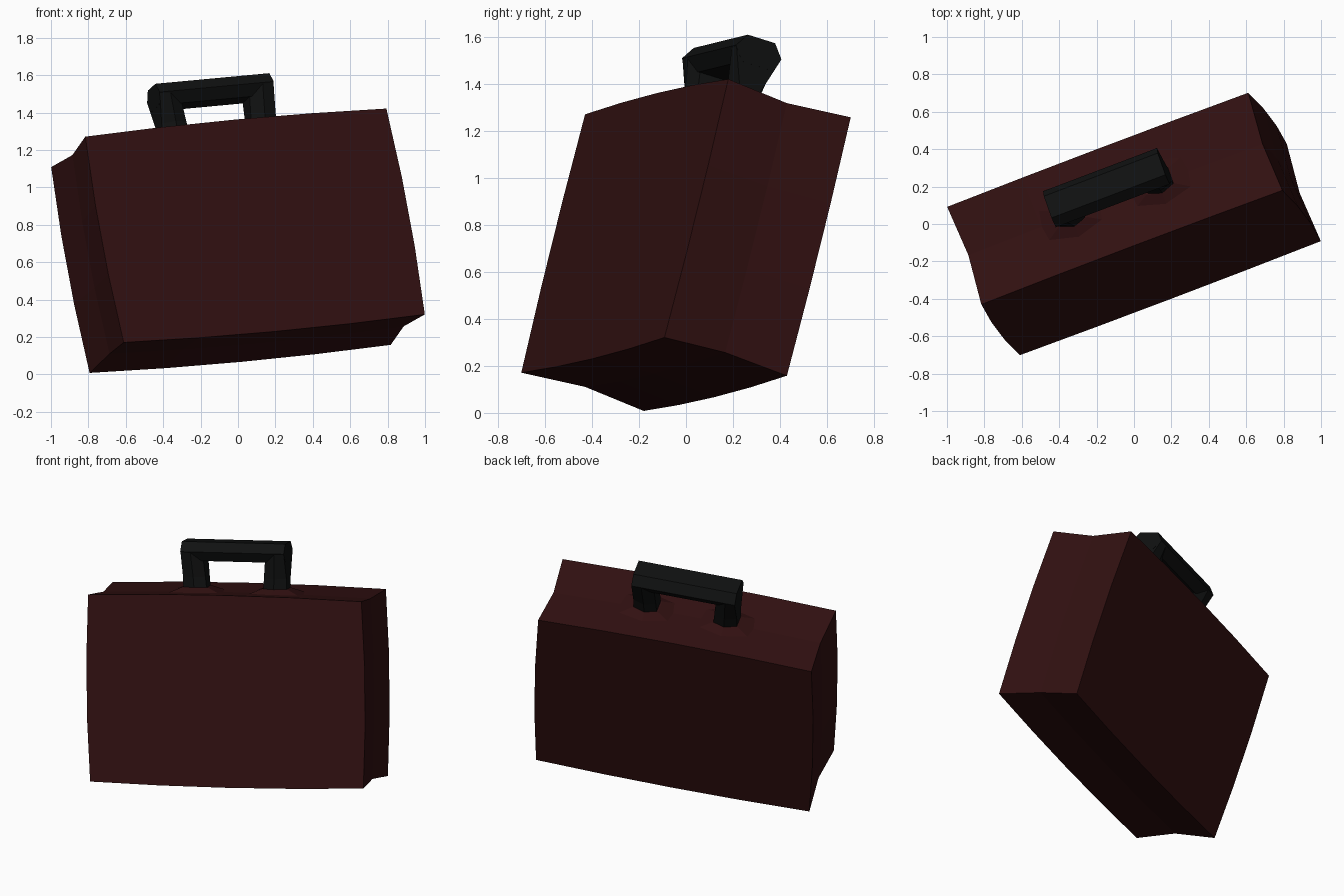
import bpy, bmesh
from mathutils import Matrix, Vector

if "Cube" in bpy.data.objects:
    bpy.data.objects.remove(bpy.data.objects["Cube"])

# Tilted frame of the case: x = width, y = depth, z = height
X = Vector((1.61, 0.61, 0.15)).normalized()
Z = Vector((-0.21, 0.27, 1.10))
Z = (Z - X * Z.dot(X)).normalized()
Y = Z.cross(X)
FRAME = Matrix.Translation((0, 0, 0.715)) @ Matrix((X, Y, Z)).transposed().to_4x4()


def material(name, rgb):
    m = bpy.data.materials.new(name)
    m.diffuse_color = (*rgb, 1)
    m.use_nodes = True
    m.node_tree.nodes["Principled BSDF"].inputs["Base Color"].default_value = m.diffuse_color
    return m


RED = material("dark red leather", (0.031, 0.0052, 0.0055))
BLACK = material("black grip", (0.005, 0.0055, 0.0055))


def loft(name, rings, mat):
    """Skin a list of equal-length closed rings and cap both ends."""
    bm = bmesh.new()
    loops = [[bm.verts.new(p) for p in r] for r in rings]
    for a, b in zip(loops, loops[1:]):
        for i in range(len(a)):
            j = (i + 1) % len(a)
            bm.faces.new((a[i], a[j], b[j], b[i]))
    bm.faces.new(loops[0])
    bm.faces.new(loops[-1])
    bmesh.ops.recalc_face_normals(bm, faces=bm.faces)
    bm.transform(FRAME)
    me = bpy.data.meshes.new(name)
    bm.to_mesh(me)
    bm.free()
    me.materials.append(mat)
    ob = bpy.data.objects.new(name, me)
    bpy.context.collection.objects.link(ob)
    return ob


# Case body: gently bulged outline with a recessed middle seam
W, H, D, BULGE = 0.864, 0.576, 0.288, 0.017


def outline(y, inset):
    w, h = W - inset, H - inset
    half = []
    for i in range(4):
        t = -1 + i / 2
        half.append((t * w, -h - BULGE * (1 - t * t)))
    for i in range(3):
        t = -1 + 2 * i / 3
        half.append((w + BULGE * (1 - t * t), t * h))
    pts = half + [(-x, -z) for x, z in half]
    return [(x, y, z) for x, z in pts]


loft("case_body", [outline(-D, 0), outline(0, 0.02), outline(D, 0)], RED)

# Handle bar: six-sided profile with flat ends
bar = [(-0.068, 0.888), (0.06, 0.888), (0.105, 0.83),
       (0.065, 0.77), (-0.065, 0.77), (-0.108, 0.83)]
loft("handle_bar", [[(x, y, z) for y, z in bar] for x in (-0.327, 0.327)], BLACK)


def hexagon(s, z, out, mid, inn, yo, ym, yi):
    return [(s * x, y, z) for x, y in ((out, -yo), (out, yo), (mid, ym),
                                       (inn, yi), (inn, -yi), (mid, -ym))]


for s, side in ((-1, "left"), (1, "right")):
    # Tapered handle legs
    loft(f"handle_leg_{side}", [
        hexagon(s, 0.55, 0.327, 0.25, 0.175, 0.04, 0.07, 0.045),
        hexagon(s, 0.67, 0.327, 0.255, 0.185, 0.05, 0.078, 0.05),
        hexagon(s, 0.83, 0.326, 0.265, 0.20, 0.106, 0.104, 0.064)], BLACK)
    # Low raised mounts under the legs
    loft(f"handle_mount_{side}", [
        hexagon(s, 0.565, 0.43, 0.25, 0.07, 0.10, 0.16, 0.10),
        hexagon(s, 0.605, 0.33, 0.25, 0.17, 0.045, 0.075, 0.05)], RED)
